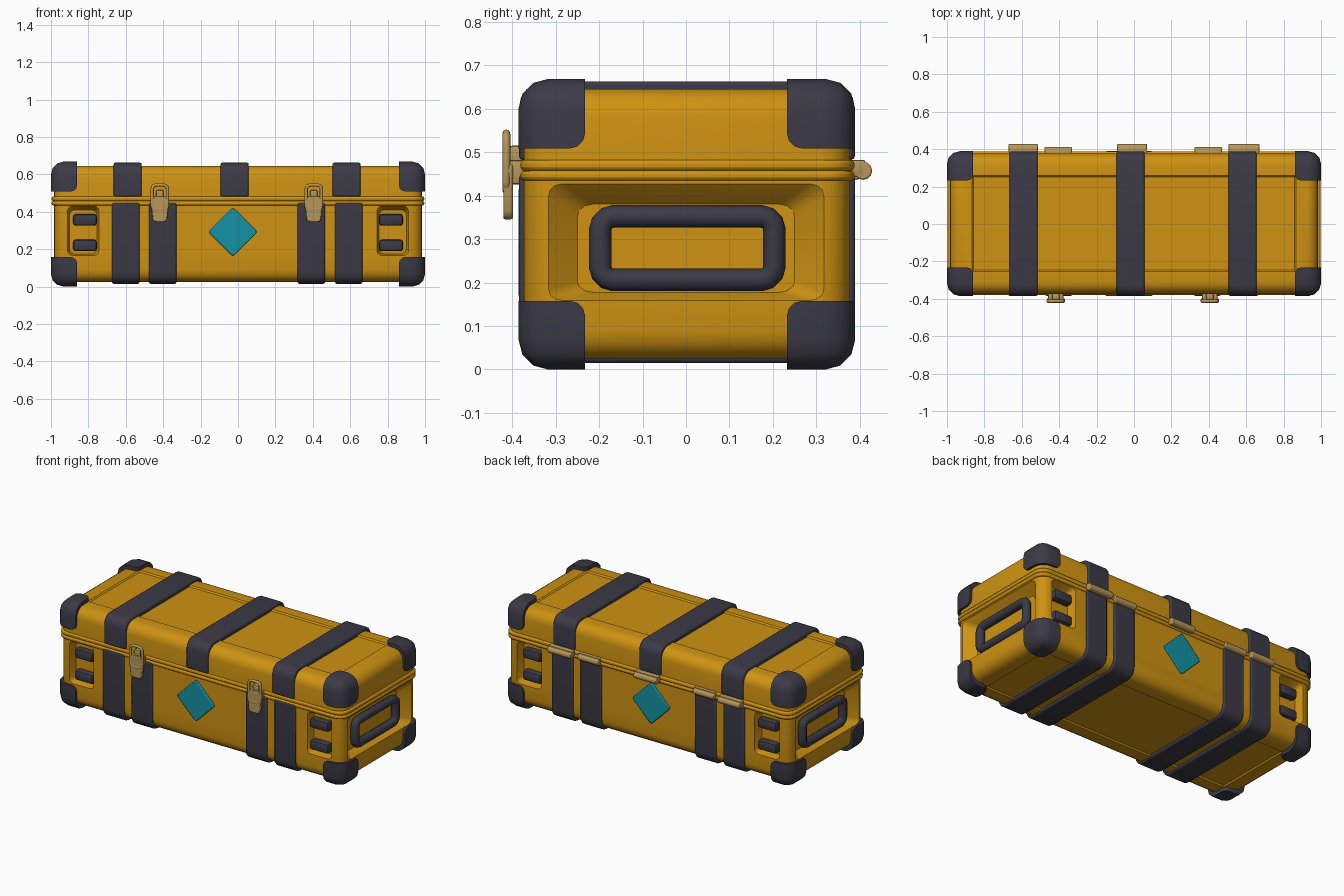
import bpy, bmesh, math
from mathutils import Vector

if "Cube" in bpy.data.objects:
    bpy.data.objects.remove(bpy.data.objects["Cube"], do_unlink=True)


def material(name, rgb):
    m = bpy.data.materials.new(name)
    m.use_nodes = True
    m.diffuse_color = (*rgb, 1)
    m.node_tree.nodes["Principled BSDF"].inputs["Base Color"].default_value = (*rgb, 1)
    return m


YELLOW = material("amber yellow", (0.62, 0.29, 0.006))
DARK = material("dark slate", (0.045, 0.043, 0.062))
TEAL = material("teal", (0.006, 0.29, 0.37))
BRASS = material("pale brass", (0.47, 0.31, 0.10))


def smooth(ob, angle=32):
    bpy.ops.object.select_all(action='DESELECT')
    ob.select_set(True)
    bpy.context.view_layer.objects.active = ob
    bpy.ops.object.shade_smooth_by_angle(angle=math.radians(angle))


def box_mesh(lo, hi):
    bm = bmesh.new()
    bmesh.ops.create_cube(bm, size=1)
    lo, hi = Vector(lo), Vector(hi)
    for v in bm.verts:
        v.co = Vector([lo[i] if v.co[i] < 0 else hi[i] for i in range(3)])
    return bm


def bevel(bm, rule, radius, segments):
    """Round the edges for which rule(middle, direction) holds."""
    edges = [e for e in bm.edges
             if rule((e.verts[0].co + e.verts[1].co) / 2, e.verts[1].co - e.verts[0].co)]
    bmesh.ops.bevel(bm, geom=edges, offset=radius, segments=segments, profile=0.5,
                    affect='EDGES', clamp_overlap=True)


def finish(bm, name, mat, soft=0):
    bmesh.ops.recalc_face_normals(bm, faces=bm.faces)
    me = bpy.data.meshes.new(name)
    bm.to_mesh(me)
    bm.free()
    me.materials.append(mat)
    ob = bpy.data.objects.new(name, me)
    bpy.context.collection.objects.link(ob)
    if soft:
        mod = ob.modifiers.new("soft edge", 'BEVEL')
        mod.width, mod.segments, mod.limit_method = soft, 2, 'ANGLE'
        mod.angle_limit = math.radians(50)
    smooth(ob)
    return ob


def block(name, lo, hi, mat, radius=0.01, segments=2):
    bm = box_mesh(lo, hi)
    bevel(bm, lambda m, d: True, radius, segments)
    return finish(bm, name, mat)


def loop(name, center, axis, half_u, half_z, corner, thick, mat):
    """Rounded rectangular ring of tube; axis is the direction it faces."""
    curve = bpy.data.curves.new(name, 'CURVE')
    curve.dimensions, curve.bevel_depth, curve.bevel_resolution = '3D', thick, 2
    points = []
    for k in range(4):
        for s in range(4):
            a = math.pi / 2 * (k + s / 3)
            u = math.copysign(half_u - corner, (1, -1, -1, 1)[k]) + corner * math.cos(a)
            z = math.copysign(half_z - corner, (1, 1, -1, -1)[k]) + corner * math.sin(a)
            offset = (0, u, z) if axis == 'x' else (u, 0, z)
            points.append(Vector(center) + Vector(offset))
    spline = curve.splines.new('POLY')
    spline.points.add(len(points) - 1)
    for p, co in zip(spline.points, points):
        p.co = (*co, 1)
    spline.use_cyclic_u = True
    curve.materials.append(mat)
    ob = bpy.data.objects.new(name, curve)
    bpy.context.collection.objects.link(ob)
    bpy.ops.object.select_all(action='DESELECT')
    ob.select_set(True)
    bpy.context.view_layer.objects.active = ob
    bpy.ops.object.convert(target='MESH')
    smooth(bpy.context.view_layer.objects.active, 50)


# Shells: rounded boxes with one open-side flat, and a shallow panel in the far face
def shell(name, z_seam, z_far):
    bm = box_mesh((-0.985, -0.373, min(z_seam, z_far)), (0.985, 0.377, max(z_seam, z_far)))
    bevel(bm, lambda m, d: abs(m.z - z_seam) > 0.01, 0.065, 4)
    face = max(bm.faces, key=lambda f: f.calc_area() if abs(f.calc_center_median().z - z_far) < 0.001 else 0)
    bmesh.ops.inset_individual(bm, faces=[face], thickness=0.075)
    bmesh.ops.inset_individual(bm, faces=[face], thickness=0.012, depth=-0.008)
    return finish(bm, name, YELLOW)


def cut(ob, lo, hi, axis, sign, taper_u, taper_z):
    """Cut a tapered recess that narrows inward along axis."""
    bm = box_mesh(lo, hi)
    mid = (Vector(lo) + Vector(hi)) / 2
    other = 1 - axis
    for v in bm.verts:
        if (v.co[axis] - mid[axis]) * sign < 0:
            v.co[other] -= math.copysign(taper_u, v.co[other] - mid[other])
            v.co.z -= taper_z if v.co.z > mid.z else -taper_z * 0.4
    bevel(bm, lambda m, d: abs(m[axis] - mid[axis]) < 0.001, 0.025, 3)
    cutter = finish(bm, "recess_cutter", YELLOW)
    cutter.hide_render = True
    mod = ob.modifiers.new("recess", 'BOOLEAN')
    mod.operation, mod.solver, mod.object = 'DIFFERENCE', 'EXACT', cutter
    bpy.context.view_layer.objects.active = ob
    bpy.ops.object.modifier_apply(modifier=mod.name)
    bpy.data.objects.remove(cutter, do_unlink=True)


shell("lid", 0.46, 0.645)
body = shell("body", 0.46, 0.025)
for sx in (-1, 1):
    xs = sorted((sx * 0.928, sx * 0.995))
    cut(body, (xs[0], -0.33, 0.155), (xs[1], 0.33, 0.435), 0, sx, 0.08, 0.055)
    for sy in (-1, 1):
        xs, ys = sorted((sx * 0.74, sx * 0.915)), sorted((sy * 0.325, sy * 0.385))
        cut(body, (xs[0], ys[0], 0.165), (xs[1], ys[1], 0.435), 1, sy, 0.015, 0.025)
smooth(body)

# Twin lips at the seam
for name, z0, z1 in (("body_lip", 0.434, 0.457), ("lid_lip", 0.457, 0.482)):
    bm = box_mesh((-0.996, -0.38, z0), (0.996, 0.387, z1))
    bevel(bm, lambda m, d: abs(d.z) > 0.01, 0.065, 4)
    finish(bm, name, YELLOW, soft=0.008)


# Straps that wrap the lid and the body
def strap(name, x, half, z_seam, z_far):
    bm = box_mesh((x - half, -0.384, min(z_seam, z_far)), (x + half, 0.388, max(z_seam, z_far)))
    bevel(bm, lambda m, d: abs(d.x) > 0.01 and abs(m.z - z_far) < 0.001, 0.06, 4)
    finish(bm, name, DARK, soft=0.008)


for x in (-0.59, -0.018, 0.58):
    strap("lid_strap", x, 0.075, 0.482, 0.662)
for x in (-0.60, -0.403, 0.392, 0.592):
    strap("body_strap", x, 0.073, 0.448, 0.015)


# Corner guards
def corner(sx, sy, z_in, z_out):
    inner = Vector((sx * 0.86, sy * 0.232, z_in))
    outer = Vector((sx, sy * 0.387 + 0.002, z_out))
    bm = box_mesh([min(a, b) for a, b in zip(inner, outer)], [max(a, b) for a, b in zip(inner, outer)])
    mid = (inner + outer) / 2

    def side(m):
        """Count of outer minus inner sides touched by an edge."""
        return sum((m[i] - mid[i]) / (outer[i] - mid[i]) for i in range(3))

    bevel(bm, lambda m, d: side(m) > 1.9, 0.068, 3)
    bevel(bm, lambda m, d: side(m) < -1.5 and d.length > 0.05, 0.035, 3)
    finish(bm, "corner_guard", DARK)


for sx in (-1, 1):
    for sy in (-1, 1):
        corner(sx, sy, 0.158, 0)
        corner(sx, sy, 0.508, 0.668)
        # Grip bars in the side recesses
        for z in (0.22, 0.357):
            xs, ys = sorted((sx * 0.755, sx * 0.882)), sorted((sy * 0.315, sy * 0.368))
            block("grip_bar", (xs[0], ys[0], z - 0.031), (xs[1], ys[1], z + 0.031), DARK, 0.015)
    # End handles
    loop("end_handle", (sx * 0.953, 0.003, 0.279), 'x', 0.2, 0.073, 0.03, 0.026, DARK)

# Diamond badges on front and back
for y in (-0.376, 0.38):
    bm = box_mesh((-0.093, -0.009, -0.093), (0.093, 0.009, 0.093))
    bevel(bm, lambda m, d: abs(d.y) > 0.01, 0.014, 3)
    badge = finish(bm, "diamond_badge", TEAL, soft=0.005)
    badge.rotation_euler.y = math.pi / 4
    badge.location = (-0.027, y, 0.292)

# Latches: base plate, wire bail and tapered lever
for x in (-0.418, 0.405):
    block("latch_base", (x - 0.042, -0.412, 0.425), (x + 0.042, -0.37, 0.482), BRASS, 0.008)
    loop("latch_bail", (x, -0.413, 0.477), 'y', 0.041, 0.066, 0.022, 0.009, BRASS)
    bm = box_mesh((x - 0.05, -0.42, 0.345), (x + 0.05, -0.398, 0.478))
    for v in bm.verts:
        if v.co.z < 0.4:
            v.co.x = x + (v.co.x - x) * 0.75
    bevel(bm, lambda m, d: abs(d.y) > 0.01, 0.02, 3)
    finish(bm, "latch_lever", BRASS, soft=0.005)
    block("latch_hook", (x - 0.02, -0.405, 0.47), (x + 0.02, -0.37, 0.515), BRASS, 0.006)

# Hinges: leaf plate with a barrel
for x, half, reach in ((-0.592, 0.078, 0.428), (-0.405, 0.073, 0.412), (-0.01, 0.08, 0.428),
                       (0.397, 0.073, 0.412), (0.588, 0.082, 0.428)):
    block("hinge_leaf", (x - half, 0.37, 0.442), (x + half, reach - 0.015, 0.482), BRASS, 0.006)
    bm = bmesh.new()
    bmesh.ops.create_cone(bm, cap_ends=True, segments=12, radius1=0.021, radius2=0.021, depth=half * 2)
    barrel = finish(bm, "hinge_barrel", BRASS, soft=0.004)
    barrel.rotation_euler.y = math.pi / 2
    barrel.location = (x, reach - 0.021, 0.457)
